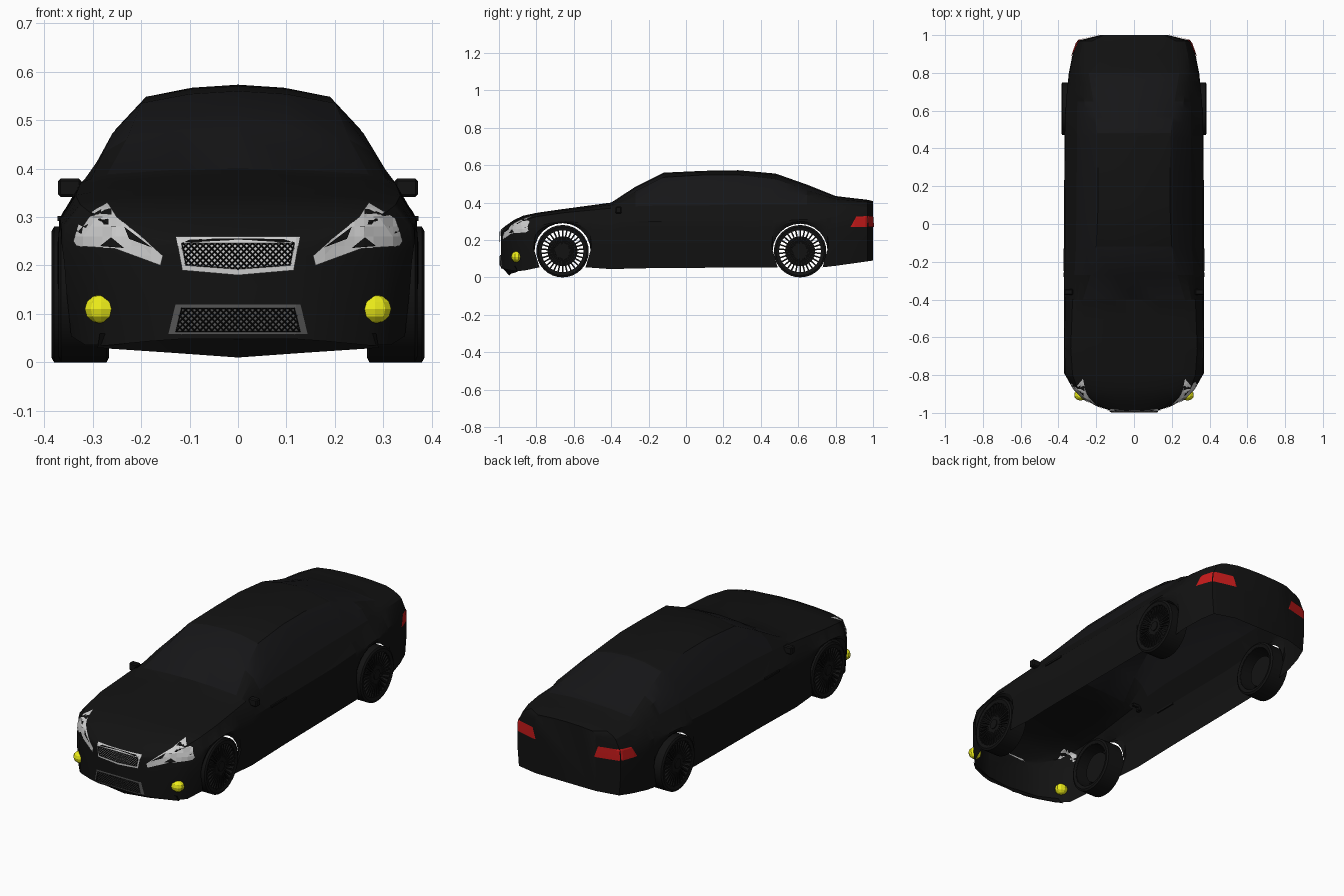
import bpy, bmesh, math
from mathutils import Vector, Matrix
from mathutils.bvhtree import BVHTree

if "Cube" in bpy.data.objects:
    bpy.data.objects.remove(bpy.data.objects["Cube"])


def material(name, *rgb):
    m = bpy.data.materials.new(name)
    m.diffuse_color = (*rgb, 1)
    m.use_nodes = True
    m.node_tree.nodes["Principled BSDF"].inputs["Base Color"].default_value = m.diffuse_color
    return m


PAINT = material("black_paint", .006, .006, .006)
GLASS = material("dark_glass", .008, .008, .009)
RUBBER = material("rubber", .006, .006, .006)
SILVER = material("silver", .62, .62, .62)
GREY = material("dark_grey", .09, .09, .09)
YELLOW = material("yellow", .85, .85, .01)
RED = material("red", .55, .01, .01)


def add_object(name, bm, *mats, mirror=False):
    me = bpy.data.meshes.new(name)
    bm.to_mesh(me)
    ob = bpy.data.objects.new(name, me)
    bpy.context.collection.objects.link(ob)
    for m in mats:
        me.materials.append(m)
    if mirror:
        ob.modifiers.new("mirror", 'MIRROR')
    return ob


def smooth(ob, angle=30):
    bpy.ops.object.select_all(action='DESELECT')
    ob.select_set(True)
    bpy.context.view_layer.objects.active = ob
    bpy.ops.object.shade_smooth_by_angle(angle=math.radians(angle))


def lerp_table(table, y):
    for a, b in zip(table, table[1:]):
        if y <= b[0]:
            t = max(0, (y - a[0]) / (b[0] - a[0]))
            return [p + (q - p) * t for p, q in zip(a, b)]
    return list(table[-1])


# Body stations: y, half width, shoulder z, belt x, belt z, roof edge x, z, centre z
ROWS = [
    (-.990, .120, .22, .118, .245, .10, .250, .255),
    (-.967, .185, .22, .18, .25, .15, .264, .274),
    (-.920, .278, .245, .26, .28, .20, .297, .307),
    (-.870, .325, .265, .30, .305, .22, .322, .330),
    (-.800, .364, .285, .325, .325, .24, .338, .345),
    (-.660, .368, .30, .335, .345, .25, .358, .365),
    (-.400, .371, .30, .325, .37, .27, .388, .400),
    (-.270, .372, .30, .315, .38, .23, .460, .485),
    (-.120, .371, .30, .307, .385, .20, .535, .560),
    (.100, .370, .30, .305, .385, .19, .548, .570),
    (.280, .369, .30, .303, .39, .19, .548, .573),
    (.480, .367, .31, .303, .39, .195, .525, .555),
    (.650, .360, .315, .30, .39, .215, .465, .495),
    (.800, .345, .32, .295, .39, .24, .420, .435),
    (.900, .325, .32, .285, .385, .23, .410, .423),
    (.970, .300, .32, .27, .375, .22, .405, .415),
    (1.00, .180, .32, .175, .375, .16, .400, .408),
]
SILL = [(-1, .05), (-.92, .035), (-.55, .04), (-.2, .05), (.75, .055), (1, .09)]
ARCHES = [(-.66, .15), (.61, .147)]
AXLE_Z = .14

# Wheel arches are shaped into the bottom edge: (station y, bottom y, bottom z)
stations = [(r[0], r[0], lerp_table(SILL, r[0])[1]) for r in ROWS
            if all(abs(r[0] - c) > rad + .01 for c, rad in ARCHES)]
for c, rad in ARCHES:
    for i in range(13):
        a = math.pi * i / 12
        y = c + rad * math.cos(a)
        stations.append((y, y, AXLE_Z + rad * math.sin(a)))
    for s in (-1, 1):
        y = c + s * (rad + .006)
        stations.append((y, c + s * rad * .82, .054))
stations.sort()


def section(y, yb, zb):
    _, w, zs, xb, zbelt, xr, zr, zc = lerp_table(ROWS, y)
    half = [(w * .97, yb, zb), (w, y, zb + (zs - zb) * .45), (w, y, zb + (zs - zb) * .8),
            (w * .985, y, zs), (xb, y, zbelt),
            ((xb + xr) / 2 + .006, y, (zbelt + zr) / 2 + .012 * (zr > .45)),
            (xr, y, zr), (xr * .5, y, zr + (zc - zr) * .75)]
    return half + [(0, y, zc)] + [(-p, q, r) for p, q, r in reversed(half)]


# Body shell, open underneath
bm = bmesh.new()
rings = [[bm.verts.new(p) for p in section(*s)] for s in stations]
for k, (ra, rb) in enumerate(zip(rings, rings[1:])):
    mid = (stations[k][0] + stations[k + 1][0]) / 2
    for j in range(len(ra) - 1):
        f = bm.faces.new((ra[j], ra[j + 1], rb[j + 1], rb[j]))
        side = min(j, len(ra) - 2 - j)
        if (side in (4, 5) and -.27 < mid < .65) or (side > 5 and (-.4 < mid < -.12 or .48 < mid < .8)):
            f.material_index = 1
bm.faces.new(rings[0])
bm.faces.new(rings[-1])
bmesh.ops.recalc_face_normals(bm, faces=bm.faces)
tree = BVHTree.FromBMesh(bm)
smooth(add_object("body", bm, PAINT, GLASS), 25)

VIEWS = {"front": ((1, 0, 0), (0, 1, 0)), "rear": ((1, 0, 0), (0, -1, 0)), "side": ((0, 1, 0), (-1, 0, 0))}


def panel(name, outline, view, mat, lift=.004, cuts=((1, 0), (0, 1)), step=.02, wire=0, mirror=False):
    """Draw a flat outline, cut it up and project it on the body."""
    u, d = map(Vector, VIEWS[view])
    up = Vector((0, 0, 1))
    b = bmesh.new()
    b.faces.new([b.verts.new(u * p + up * q - d * 2) for p, q in outline])
    if not wire:
        bmesh.ops.triangulate(b, faces=b.faces[:])
    for a, c in cuts:
        n = (u * a + up * c).normalized()
        vals = [v.co.dot(n) for v in b.verts]
        for k in range(math.ceil(min(vals) / step), math.floor(max(vals) / step) + 1):
            bmesh.ops.bisect_plane(b, geom=b.verts[:] + b.edges[:] + b.faces[:],
                                   plane_co=n * k * step, plane_no=n)
    for v in b.verts:
        hit = tree.ray_cast(v.co, d)[0]
        if hit is None:
            hit = tree.find_nearest(v.co + d * 1.15)[0]
        v.co = hit - d * lift
    bmesh.ops.recalc_face_normals(b, faces=b.faces)
    ob = add_object(name, b, mat, mirror=mirror)
    if wire:
        m = ob.modifiers.new("lattice", 'WIREFRAME')
        m.thickness = wire
        m.use_even_offset = False


# Headlights with dark insets
panel("headlight", [(.27, .33), (.325, .297), (.34, .25), (.333, .24), (.255, .235), (.16, .2),
                    (.155, .22), (.2, .26), (.25, .3)], "front", SILVER, mirror=True)
panel("headlight_inset_low", [(.235, .236), (.285, .24), (.262, .258)], "front", PAINT, .008, mirror=True)
panel("headlight_inset_high", [(.178, .237), (.225, .255), (.235, .28)], "front", PAINT, .008, mirror=True)

# Upper and lower grilles with diamond lattice
DIAMOND = ((1, 1), (1, -1))
panel("grille", [(-.128, .26), (-.115, .19), (0, .18), (.115, .19), (.128, .26)], "front", SILVER)
panel("grille_mesh", [(-.117, .246), (-.108, .2), (0, .192), (.108, .2), (.117, .246)], "front",
      PAINT, .006, DIAMOND, .0085, .0045)
panel("lower_grille", [(-.13, .12), (-.145, .057), (.145, .057), (.13, .12)], "front", GREY)
panel("lower_grille_mesh", [(-.117, .112), (-.128, .063), (.128, .063), (.117, .112)], "front",
      PAINT, .006, DIAMOND, .0085, .0045)

# Tail lights wrapping round the corner
panel("tail_light_rear", [(.297, .27), (.296, .328), (.19, .328), (.17, .27)], "rear", RED, mirror=True)
panel("tail_light_side", [(.88, .27), (.91, .325), (.972, .328), (.972, .27)], "side", RED, mirror=True)

# Front lip under the bumper
bm = bmesh.new()
low = [(-.29, -.9, .03), (-.14, -.935, .02), (0, -.945, .01), (.14, -.935, .02), (.29, -.9, .03)]
top = [(-.285, -.912, .06), (-.18, -.967, .06), (0, -.99, .06), (.18, -.967, .06), (.285, -.912, .06)]
lo, hi = ([bm.verts.new(p) for p in row] for row in (low, top))
for i in range(4):
    bm.faces.new((lo[i], lo[i + 1], hi[i + 1], hi[i]))
add_object("front_lip", bm, PAINT)

# Fog lights
bm = bmesh.new()
bmesh.ops.create_uvsphere(bm, u_segments=10, v_segments=6, radius=1,
                          matrix=Matrix.Translation((.283, -.905, .11)) @ Matrix.Diagonal((.035, .03, .03, 1)))
add_object("fog_light", bm, YELLOW, mirror=True)


def box(bm, centre, size, rot=Matrix()):
    return bmesh.ops.create_cube(bm, size=1, matrix=rot @ Matrix.Translation(centre) @ Matrix.Diagonal((*size, 1)))


# Door mirrors and handles
bm = bmesh.new()
box(bm, (.347, -.36, .36), (.048, .032, .038))
bmesh.ops.bevel(bm, geom=bm.edges[:], offset=.005, segments=1, affect='EDGES')
box(bm, (.315, -.355, .362), (.05, .014, .014))
add_object("door_mirror", bm, PAINT, mirror=True)
bm = bmesh.new()
box(bm, (.366, -.19, .297), (.012, .12, .01))
add_object("door_handle", bm, PAINT, mirror=True)


def lathe(bm, profile, segs=32):
    """Spin a closed (x, radius) loop about the x axis."""
    rs = [[bm.verts.new((x, r * math.cos(a), r * math.sin(a))) for x, r in profile]
          for a in (2 * math.pi * i / segs for i in range(segs))]
    n = len(profile)
    for i in range(segs):
        p, q = rs[i], rs[(i + 1) % segs]
        for j in range(n):
            bm.faces.new((p[j], p[(j + 1) % n], q[(j + 1) % n], q[j]))


def disc(bm, x, radius, depth):
    bmesh.ops.create_cone(bm, cap_ends=True, segments=32, radius1=radius, radius2=radius, depth=depth,
                          matrix=Matrix.Translation((x, 0, 0)) @ Matrix.Rotation(math.pi / 2, 4, 'Y'))


def wheel(name, x, y, w):
    bm = bmesh.new()
    lathe(bm, [(-w * .92, .115), (-w, .13), (-w * .9, .14), (w * .9, .14), (w, .13), (w * .92, .115)])
    lathe(bm, [(-w * .9, .112), (-w * .9, .117), (w * .9, .117), (w * .9, .112)])
    for i in range(30):
        box(bm, (w * .75, 0, .068), (.012, .008, .094), Matrix.Rotation(2 * math.pi * i / 30, 4, 'X'))
    disc(bm, w * .76, .025, .02)
    disc(bm, 0, .08, .02)
    bmesh.ops.recalc_face_normals(bm, faces=bm.faces)
    bmesh.ops.translate(bm, verts=bm.verts, vec=(x, y, AXLE_Z))
    smooth(add_object(name, bm, RUBBER, mirror=True))


wheel("front_wheel", .318, -.66, .052)
wheel("rear_wheel", .33, .61, .055)
